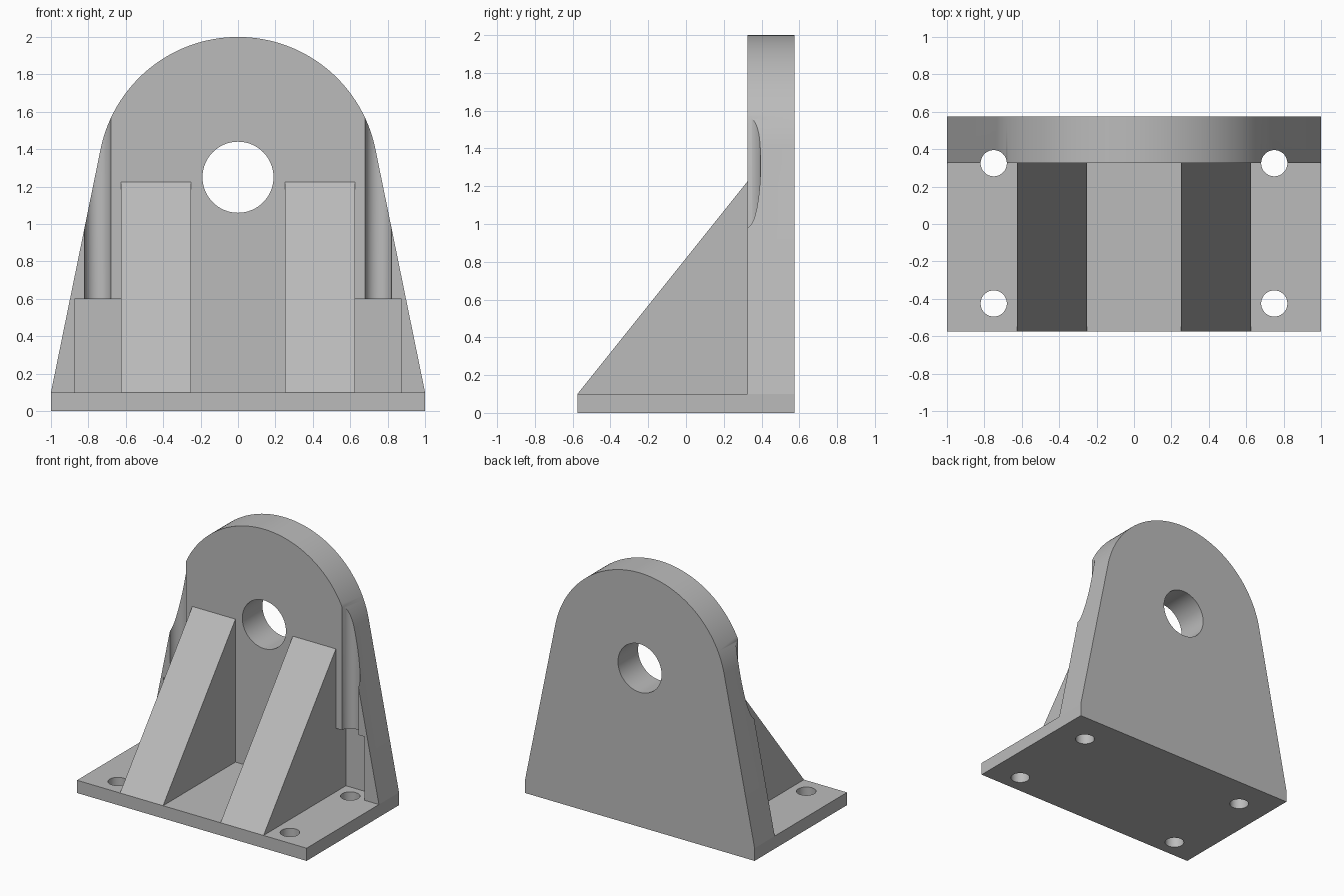
import bpy, bmesh, math
from mathutils import Matrix, Vector

cube = bpy.data.objects.get("Cube")
if cube:
    bpy.data.objects.remove(cube, do_unlink=True)

GREY = (0.5, 0.5, 0.5, 1)
grey = bpy.data.materials.new("plain grey")
grey.use_nodes = True
grey.diffuse_color = GREY
grey.node_tree.nodes["Principled BSDF"].inputs["Base Color"].default_value = GREY

HALF_DEPTH, PLATE_FRONT, BASE_TOP = 0.575, 0.325, 0.1
EYE_Z, EYE_R = 1.25, 0.75


def add_object(name, bm):
    bmesh.ops.recalc_face_normals(bm, faces=bm.faces)
    mesh = bpy.data.meshes.new(name)
    bm.to_mesh(mesh)
    bm.free()
    mesh.materials.append(grey)
    obj = bpy.data.objects.new(name, mesh)
    bpy.context.collection.objects.link(obj)
    return obj


def prism(name, points, offset):
    """Extrude a flat outline along an offset."""
    bm = bmesh.new()
    face = bm.faces.new([bm.verts.new(p) for p in points])
    moved = bmesh.ops.extrude_face_region(bm, geom=[face])["geom"]
    bmesh.ops.translate(bm, vec=Vector(offset),
                        verts=[v for v in moved if isinstance(v, bmesh.types.BMVert)])
    return add_object(name, bm)


def box(name, x, y, z):
    outline = [(x[0], y[0], z[0]), (x[1], y[0], z[0]), (x[1], y[1], z[0]), (x[0], y[1], z[0])]
    return prism(name, outline, (0, 0, z[1] - z[0]))


def cylinder(name, centre, radius, length, tilt=0):
    bm = bmesh.new()
    place = Matrix.Translation(centre) @ Matrix.Rotation(tilt, 4, "X")
    bmesh.ops.create_cone(bm, cap_ends=True, segments=64, radius1=radius, radius2=radius,
                          depth=length, matrix=place)
    return add_object(name, bm)


def cut(obj, cutter):
    cutter.hide_render = True
    mod = obj.modifiers.new("cut", "BOOLEAN")
    mod.operation, mod.solver, mod.object = "DIFFERENCE", "EXACT", cutter
    bpy.ops.object.select_all(action="DESELECT")
    bpy.context.view_layer.objects.active = obj
    obj.select_set(True)
    bpy.ops.object.modifier_apply(modifier=mod.name)
    bpy.data.objects.remove(cutter, do_unlink=True)


# Base plate and upright plate with sides tangent to the rounded top
base = box("base_plate", (-1, 1), (-HALF_DEPTH, HALF_DEPTH), (0, BASE_TOP))
drop = EYE_Z - BASE_TOP
tangent = math.acos(EYE_R / math.hypot(1, drop)) - math.atan2(drop, 1)
outline = [(-1, PLATE_FRONT, BASE_TOP), (1, PLATE_FRONT, BASE_TOP)]
STEPS = 72
for i in range(STEPS + 1):
    a = tangent + (math.pi - 2 * tangent) * i / STEPS
    outline.append((EYE_R * math.cos(a), PLATE_FRONT, EYE_Z + EYE_R * math.sin(a)))
upright = prism("upright_plate", outline, (0, HALF_DEPTH - PLATE_FRONT, 0))

# Pin bore
cut(upright, cylinder("bore_cutter", (0, 0.45, EYE_Z), 0.19, 1, math.pi / 2))

for side, label in ((1, "left"), (-1, "right")):
    x = 0.75 * side
    # Bolt holes, with a square head pocket and tool channel in the upright
    for y in (-0.425, PLATE_FRONT):
        cut(base, cylinder("bolt_cutter", (x, y, 0), 0.07, 1))
    cut(upright, box("pocket_cutter", (x - 0.125, x + 0.125), (0.2, 0.45), (0, 0.6)))
    cut(upright, cylinder("channel_cutter", (x, PLATE_FRONT, 1.3), 0.07, 1.8))
    # Triangular rib
    start = 0.25 if side > 0 else -0.625
    prism(label + "_rib", [(start, -HALF_DEPTH, BASE_TOP), (start, PLATE_FRONT, BASE_TOP),
                           (start, PLATE_FRONT, 1.225)], (0.375, 0, 0))

# Smooth curved walls, keep edges crisp
bpy.ops.object.select_all(action="DESELECT")
for obj in (base, upright):
    obj.select_set(True)
bpy.context.view_layer.objects.active = upright
bpy.ops.object.shade_smooth_by_angle(angle=math.radians(30))
